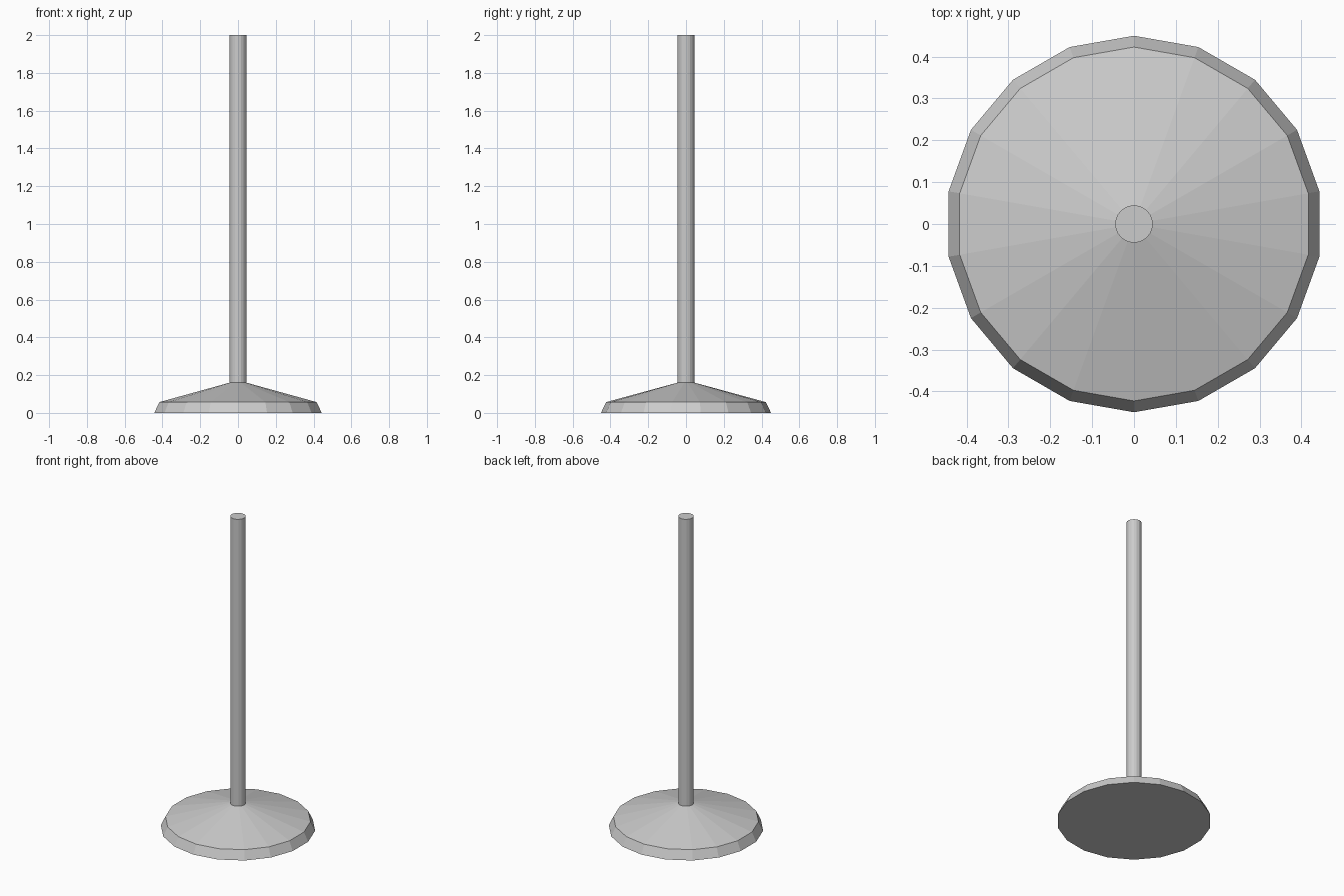
import bpy, bmesh
from math import sin, cos, tau

if "Cube" in bpy.data.objects:
    bpy.data.objects.remove(bpy.data.objects["Cube"])

SIDES = 18  # one vertex points to +y


def lathe(name, profile):
    """Closed solid of revolution from (radius, height) points, bottom to top."""
    bm = bmesh.new()
    rings = [[bm.verts.new((r * sin(tau * i / SIDES), r * cos(tau * i / SIDES), z))
              for i in range(SIDES)] for r, z in profile]
    for low, high in zip(rings, rings[1:]):
        for i in range(SIDES):
            j = (i + 1) % SIDES
            bm.faces.new((low[i], low[j], high[j], high[i]))
    bm.faces.new(rings[0])
    bm.faces.new(rings[-1])
    bmesh.ops.recalc_face_normals(bm, faces=bm.faces)
    mesh = bpy.data.meshes.new(name)
    bm.to_mesh(mesh)
    bm.free()
    obj = bpy.data.objects.new(name, mesh)
    bpy.context.collection.objects.link(obj)
    return obj


# Weighted foot: short sloped rim, then a shallow cone up to the pole
lathe("base", [(0.45, 0), (0.423, 0.057), (0.045, 0.16)])

# Straight upright pole, seated on the foot
lathe("pole", [(0.045, 0.16), (0.045, 2.0)])
